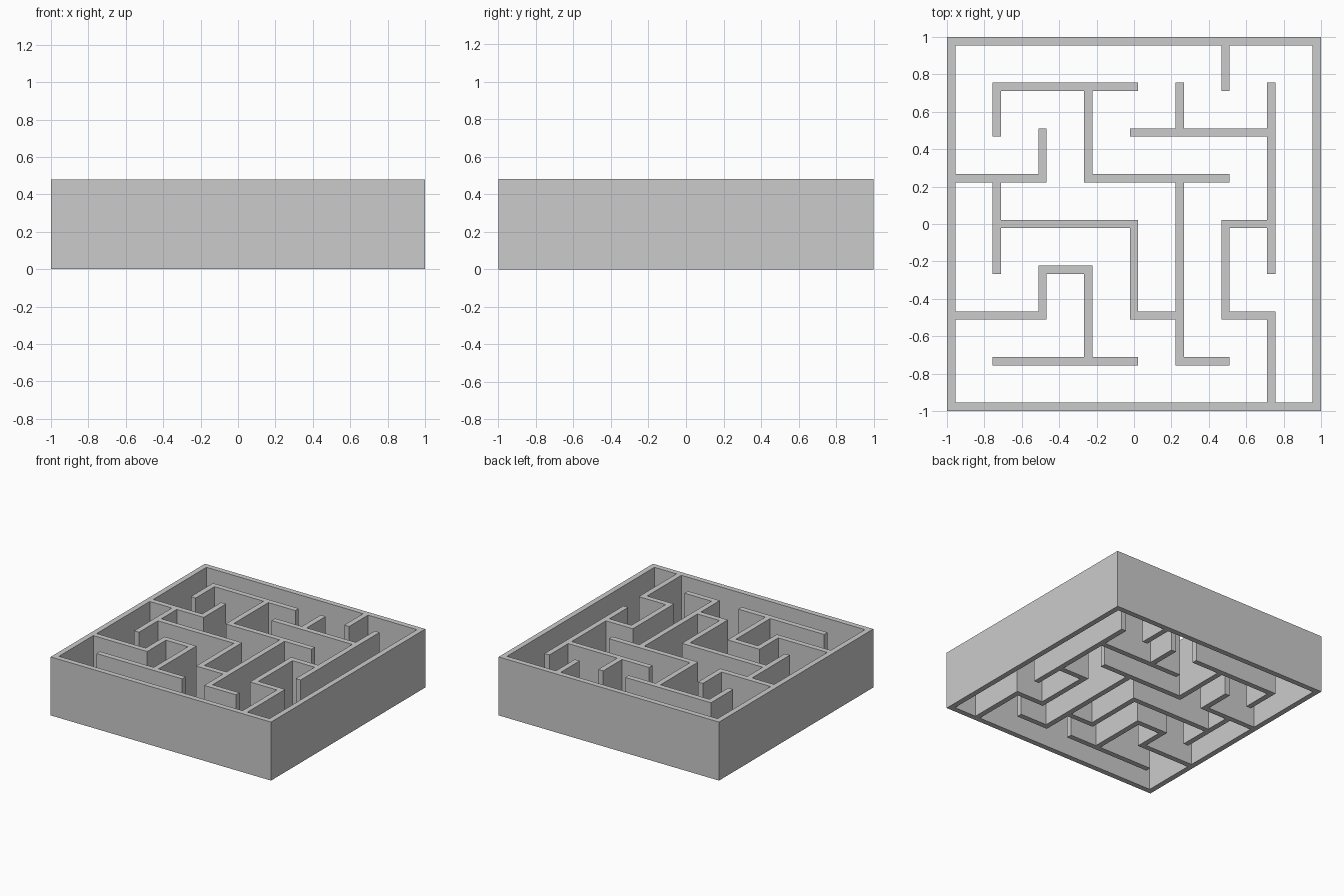
import bpy, bmesh

if "Cube" in bpy.data.objects:
    bpy.data.objects.remove(bpy.data.objects["Cube"])

T = 0.0445            # wall thickness
H = 0.48              # wall height
N = 4                 # grid lines run from -N to N
STEP = (2 - T) / (2 * N)

# horizontal walls: row -> (from column, to column)
rows = {
    4: [(-4, 4)], 3: [(-3, 0)], 2: [(0, 3)], 1: [(-4, -2), (-1, 2)],
    0: [(-3, 0), (2, 3)], -1: [(-2, -1)], -2: [(-4, -2), (0, 1), (2, 3)],
    -3: [(-3, 0), (1, 2)], -4: [(-4, 4)],
}
# vertical walls: column -> (from row, to row)
cols = {
    -4: [(-4, 4)], -3: [(2, 3), (-1, 1)], -2: [(1, 2), (-2, -1)],
    -1: [(1, 3), (-3, -1)], 0: [(-2, 0)], 1: [(2, 3), (-3, 1)],
    2: [(3, 4), (-2, 0)], 3: [(-1, 3), (-4, -2)], 4: [(-4, 4)],
}

# cells of the plan: even index = wall line or post, odd index = the gap between
cells = set()
for r, spans in rows.items():
    for a, b in spans:
        cells |= {(i, 2 * r) for i in range(2 * a, 2 * b + 1)}
for c, spans in cols.items():
    for a, b in spans:
        cells |= {(2 * c, j) for j in range(2 * a, 2 * b + 1)}


def edge(i):
    """Lower edge coordinate of plan cell i."""
    return i / 2 * STEP - T / 2 if i % 2 == 0 else (i - 1) / 2 * STEP + T / 2


# plan faces with shared corners, extruded into one joined solid
bm = bmesh.new()
corners = {}


def corner(i, j):
    if (i, j) not in corners:
        corners[i, j] = bm.verts.new((edge(i), edge(j), 0))
    return corners[i, j]


for i, j in sorted(cells):
    bm.faces.new([corner(i, j), corner(i + 1, j), corner(i + 1, j + 1), corner(i, j + 1)])
new = bmesh.ops.extrude_face_region(bm, geom=bm.faces[:])["geom"]
bmesh.ops.translate(bm, vec=(0, 0, H), verts=[g for g in new if isinstance(g, bmesh.types.BMVert)])
bmesh.ops.recalc_face_normals(bm, faces=bm.faces[:])

mesh = bpy.data.meshes.new("maze_walls")
bm.to_mesh(mesh)
bm.free()
bpy.context.collection.objects.link(bpy.data.objects.new("maze_walls", mesh))
